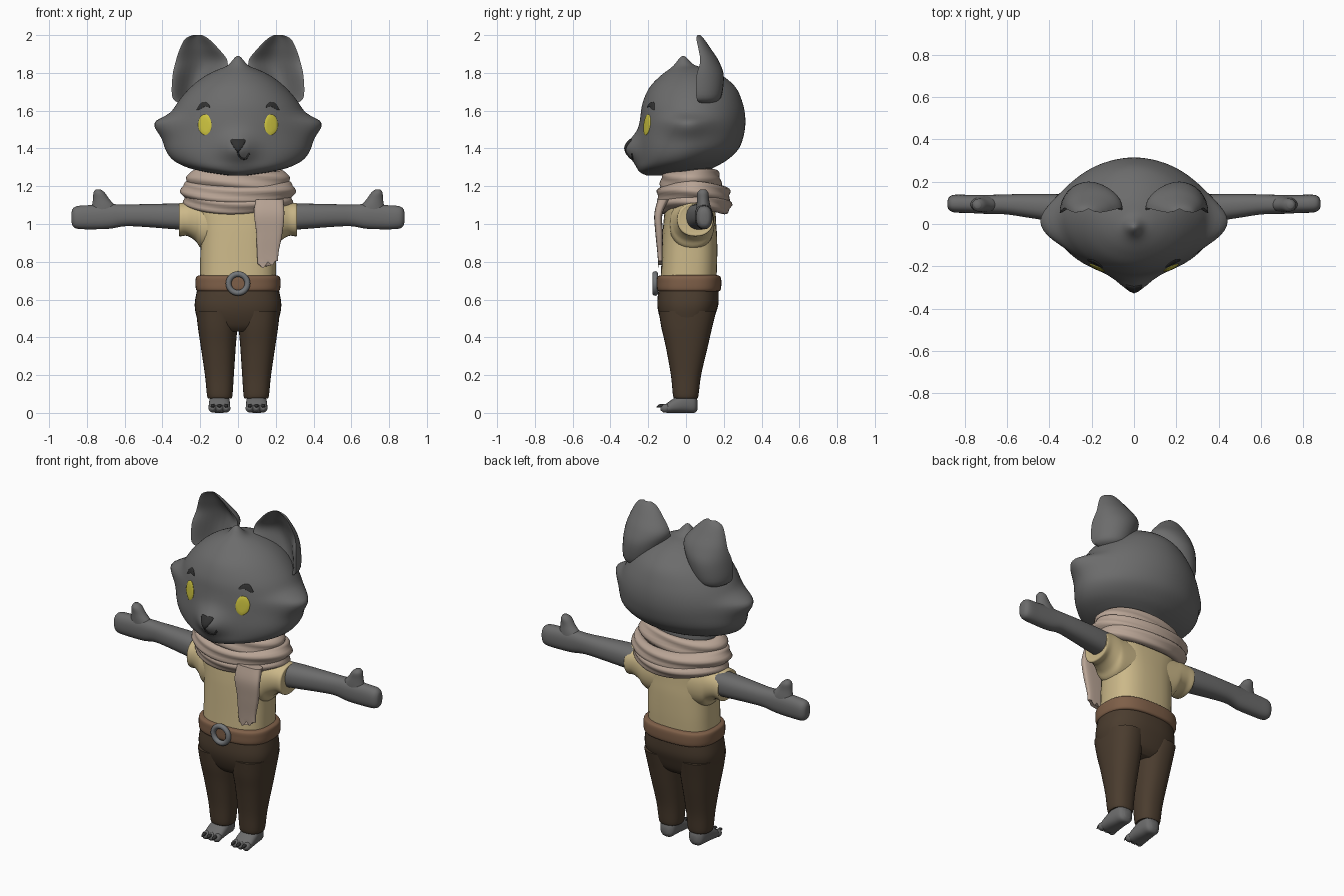
import bpy, bmesh, math
from mathutils import Vector
from mathutils.bvhtree import BVHTree

cube = bpy.data.objects.get("Cube")
if cube:
    bpy.data.objects.remove(cube)


def material(name, *rgb):
    m = bpy.data.materials.new(name)
    m.use_nodes = True
    m.diffuse_color = (*rgb, 1)
    bsdf = next(n for n in m.node_tree.nodes if n.type == 'BSDF_PRINCIPLED')
    bsdf.inputs["Base Color"].default_value = (*rgb, 1)
    return m


FUR = material("grey_fur", .15, .15, .15)
DARK = material("dark_detail", .03, .03, .03)
YELLOW = material("yellow_eye", .6, .54, .05)
SHIRT = material("tan_shirt", .6, .48, .25)
SCARF = material("beige_scarf", .48, .37, .3)
BELT = material("brown_belt", .21, .115, .065)
PANTS = material("dark_brown_pants", .07, .046, .028)
METAL = material("buckle_grey", .17, .18, .19)


def spline(rows, n, closed=False):
    """Catmull-Rom interpolation of rows of numbers."""
    rows = [Vector(r) for r in rows]
    count, out = len(rows), []
    for i in range(count if closed else count - 1):
        pick = (lambda k: rows[k % count]) if closed else (lambda k: rows[min(max(k, 0), count - 1)])
        a, b, c, d = (pick(i + k) for k in (-1, 0, 1, 2))
        for j in range(n):
            t = j / n
            out.append((b * 2 + (c - a) * t + (a * 2 - b * 5 + c * 4 - d) * t * t
                        + (b * 3 - a - c * 3 + d) * t ** 3) * .5)
    return out if closed else out + [rows[-1]]


def skin(name, rings, mat, mirror=False, closed=False, post=None):
    """Bridge rings of points into one smooth surface."""
    bm = bmesh.new()
    loops = [[bm.verts.new(post(Vector(p)) if post else p) for p in r] for r in rings]
    for a, b in zip(loops, loops[1:] + (loops[:1] if closed else [])):
        for i in range(len(a)):
            bm.faces.new((a[i - 1], a[i], b[i], b[i - 1]))
    if not closed:
        bm.faces.new(loops[0])
        bm.faces.new(loops[-1])
    bmesh.ops.recalc_face_normals(bm, faces=bm.faces)
    for f in bm.faces:
        f.smooth = True
    mesh = bpy.data.meshes.new(name)
    bm.to_mesh(mesh)
    bm.free()
    mesh.set_sharp_from_angle(angle=math.radians(60))
    mesh.materials.append(mat)
    obj = bpy.data.objects.new(name, mesh)
    bpy.context.collection.objects.link(obj)
    if mirror:
        obj.modifiers.new("Mirror", 'MIRROR').use_mirror_merge = False
    return obj


def super_oval(power):
    return lambda c, s: (math.copysign(abs(c) ** power, c), math.copysign(abs(s) ** power, s))


def loft(name, axis, rows, mat, section=super_oval(1), segs=32, n=5, **options):
    """Rows are: position on the axis, then min and max of the two other axes."""
    rings = []
    for a, u0, u1, v0, v1 in spline(rows, n):
        ring = []
        for i in range(segs):
            t = math.tau * i / segs
            cu, cv = section(math.cos(t), math.sin(t))
            u, v = (u0 + u1 + (u1 - u0) * cu) / 2, (v0 + v1 + (v1 - v0) * cv) / 2
            ring.append({'x': (a, u, v), 'y': (u, a, v), 'z': (u, v, a)}[axis])
        rings.append(ring)
    return skin(name, rings, mat, **options)


def centred(rows):
    return [(z, -w, w, f, b) for z, w, f, b in rows]


def bump(*terms):
    return math.exp(-sum(t * t for t in terms))


# Head with cheek tufts, muzzle and a crown tuft
def shape_head(p):
    x, y, z = p
    cheek = bump((z - 1.535) / (.04 if z > 1.535 else .08), y / .12)
    p.x += math.copysign(.078 * cheek * min(1, max(0, (abs(x) - .22) / .12)), x)
    if y < 0:
        p.y -= .072 * bump(x / .085, (z - 1.4) / .075)
    if z > 1.75:
        p.z += .05 * bump(x / .04, (y + .015) / .04)
    return p


head = loft("head", 'z', centred([
    (1.258, .06, -.21, .04), (1.275, .17, -.24, .1), (1.3, .27, -.25, .15), (1.34, .345, -.25, .22),
    (1.4, .382, -.25, .28), (1.48, .375, -.247, .308), (1.56, .36, -.242, .314),
    (1.64, .322, -.23, .3), (1.72, .255, -.195, .265), (1.78, .18, -.14, .2),
    (1.82, .1, -.085, .12), (1.836, .04, -.045, .05), (1.84, .004, -.018, -.012)]),
    FUR, super_oval(1.05), segs=72, n=6, post=shape_head)

# Cupped ears
loft("ears", 'z', [
    (1.635, .2, .3, .08, .14), (1.67, .13, .347, .055, .185), (1.78, .075, .347, .055, .2),
    (1.86, .055, .33, .075, .175), (1.93, .105, .307, .065, .13), (1.98, .155, .28, .055, .095),
    (2, .19, .24, .06, .075)],
    FUR, lambda c, s: (c, 2 * s - 1 if s > 0 else 1.4 * s ** 4 - 1), mirror=True)

# Face details, laid on the head surface
surface = BVHTree.FromPolygons([v.co for v in head.data.vertices], [p.vertices for p in head.data.polygons])


def on_face(x, z, out=0):
    hit = surface.ray_cast(Vector((x, -2, z)), Vector((0, 1, 0)))[0]
    return Vector((x, hit.y - out, z))


def plate(name, outline, mat, mirror=True):
    pts = spline(outline, 4, closed=True)
    mid = sum(pts, Vector((0, 0))) / len(pts)
    rings = []
    for scale, out in ((1, -.003), (1, .003), (.92, .005), (.6, .006), (.3, .006), (.03, .006)):
        rings.append([on_face(*(mid + (p - mid) * scale), out) for p in pts])
    return skin(name, rings, mat, mirror=mirror)


plate("eyes", [(.14, 1.53), (.158, 1.575), (.19, 1.575), (.21, 1.54), (.205, 1.495),
               (.175, 1.47), (.148, 1.49)], YELLOW)
plate("eyebrows", [(.148, 1.618), (.165, 1.643), (.195, 1.643), (.22, 1.605), (.2, 1.608), (.175, 1.622)], DARK)
plate("nose", [(-.038, 1.445), (0, 1.449), (.038, 1.445), (.025, 1.41), (0, 1.385), (-.025, 1.41)], DARK, False)

curve = bpy.data.curves.new("mouth", 'CURVE')
curve.dimensions = '3D'
curve.bevel_depth = .005
path = spline([(0, 1.395), (.002, 1.37), (.015, 1.35), (.04, 1.346), (.06, 1.375)], 4)
line = curve.splines.new('POLY')
line.points.add(len(path) - 1)
for point, p in zip(line.points, path):
    point.co = (*on_face(*p), 1)
curve.materials.append(DARK)
bpy.context.collection.objects.link(bpy.data.objects.new("mouth", curve))

# Neck, arms and thumbs
loft("neck", 'z', centred([(1.08, .2, -.09, .15), (1.3, .2, -.1, .14)]), FUR)
loft("arms", 'x', [
    (.18, -.01, .13, .965, 1.105), (.33, .005, .14, .972, 1.108), (.5, .03, .142, .985, 1.105),
    (.6, .045, .14, .988, 1.103), (.68, .047, .138, .975, 1.105), (.78, .052, .138, .972, 1.1),
    (.85, .055, .138, .975, 1.095), (.875, .068, .125, .99, 1.08), (.882, .085, .105, 1.015, 1.055)],
    FUR, super_oval(.85), mirror=True)
loft("thumbs", 'z', [
    (1.04, .62, .79, .055, .135), (1.09, .645, .775, .055, .13), (1.13, .68, .768, .058, .122),
    (1.165, .705, .765, .06, .118), (1.182, .725, .755, .075, .105)], FUR, mirror=True)

# Shirt and sleeves
BOXY = super_oval(.75)
loft("shirt", 'z', centred([
    (.69, .2, -.135, .16), (.8, .2, -.13, .165), (.92, .2, -.125, .165), (1, .21, -.12, .16),
    (1.08, .235, -.11, .155), (1.13, .22, -.09, .15), (1.16, .16, -.06, .12)]), SHIRT, BOXY)
loft("sleeves", 'x', [
    (.1, -.09, .15, .86, 1.13), (.19, -.085, .15, .87, 1.13), (.225, -.07, .148, .91, 1.125),
    (.27, -.05, .145, .937, 1.115), (.31, -.045, .145, .935, 1.11), (.312, -.025, .135, .955, 1.1)],
    SHIRT, super_oval(.9), mirror=True)


# Wrapped scarf with soft folds
def wrap(name, rx, ry, cy, z, height, thick, phase, lift):
    rings = []
    for i in range(72):
        a = math.tau * i / 72
        level = z + lift * math.cos(a) ** 2 + .008 * math.sin(2 * a + phase)
        ring = []
        for j in range(24):
            t = math.tau * j / 24
            r = thick * math.cos(t) + .007 * math.sin(5 * math.sin(t) + 2 * a + phase)
            ring.append(((rx + r) * math.cos(a), cy + (ry + r) * math.sin(a), level + height * math.sin(t)))
        rings.append(ring)
    skin(name, rings, SCARF, closed=True)


wrap("scarf_top", .235, .125, .025, 1.227, .058, .036, 0, 0)
wrap("scarf_middle", .262, .155, .04, 1.16, .05, .04, 2, .01)
wrap("scarf_bottom", .25, .155, .045, 1.093, .047, .04, 4, .045)


def fray(p):
    if p.z < .8:
        p.z += .014 * math.sin(p.x * 130) + (p.x - .15) * .3
    return p


loft("scarf_tail", 'z', [
    (1.13, .09, .24, -.15, -.09), (1.05, .085, .245, -.168, -.125), (.95, .097, .235, -.162, -.122),
    (.85, .1, .215, -.152, -.124), (.785, .105, .212, -.147, -.125)],
    SCARF, super_oval(.6), segs=40, post=fray)

# Belt and ring buckle
loft("belt", 'z', centred([
    (.642, .2, -.13, .165), (.65, .221, -.152, .183), (.69, .225, -.155, .187),
    (.72, .221, -.152, .183), (.729, .2, -.13, .165)]), BELT, BOXY, segs=48)
bpy.ops.mesh.primitive_torus_add(location=(0, -.163, .685), rotation=(math.pi / 2, 0, 0),
                                 major_radius=.05, minor_radius=.015, major_segments=32)
buckle = bpy.context.object
buckle.name = "belt_buckle"
buckle.data.materials.append(METAL)
bpy.ops.object.shade_smooth()

# Trousers
loft("hips", 'z', centred([
    (.43, .15, -.09, .1), (.46, .2, -.118, .13), (.52, .222, -.143, .155),
    (.58, .229, -.152, .172), (.66, .215, -.145, .172)]), PANTS, super_oval(.8), segs=40)
loft("trouser_legs", 'z', [
    (.08, .04, .15, -.055, .055), (.088, .03, .163, -.068, .065), (.2, .022, .175, -.08, .08),
    (.35, .012, .197, -.107, .115), (.45, .004, .212, -.13, .138), (.54, .004, .222, -.145, .16)],
    PANTS, super_oval(.85), mirror=True)

# Feet, toes and claws
loft("feet", 'y', [
    (.062, .075, .115, .02, .06), (.045, .052, .14, 0, .1), (0, .045, .15, 0, .11),
    (-.06, .042, .155, 0, .08), (-.1, .045, .152, 0, .052), (-.12, .065, .13, .01, .035)],
    FUR, super_oval(.8), mirror=True)
for i, x in enumerate((.062, .098, .134)):
    def pod(name, rows, mat):
        loft(name, 'y', [(y, x - r, x + r, z - r, z + r) for y, z, r in rows], mat, segs=12, mirror=True)
    pod(f"toes_{i + 1}", [(-.08, .03, .012), (-.1, .026, .022), (-.12, .024, .021), (-.136, .024, .008)], FUR)
    pod(f"claws_{i + 1}", [(-.12, .035, .011), (-.14, .037, .009), (-.157, .03, .001)], DARK)
